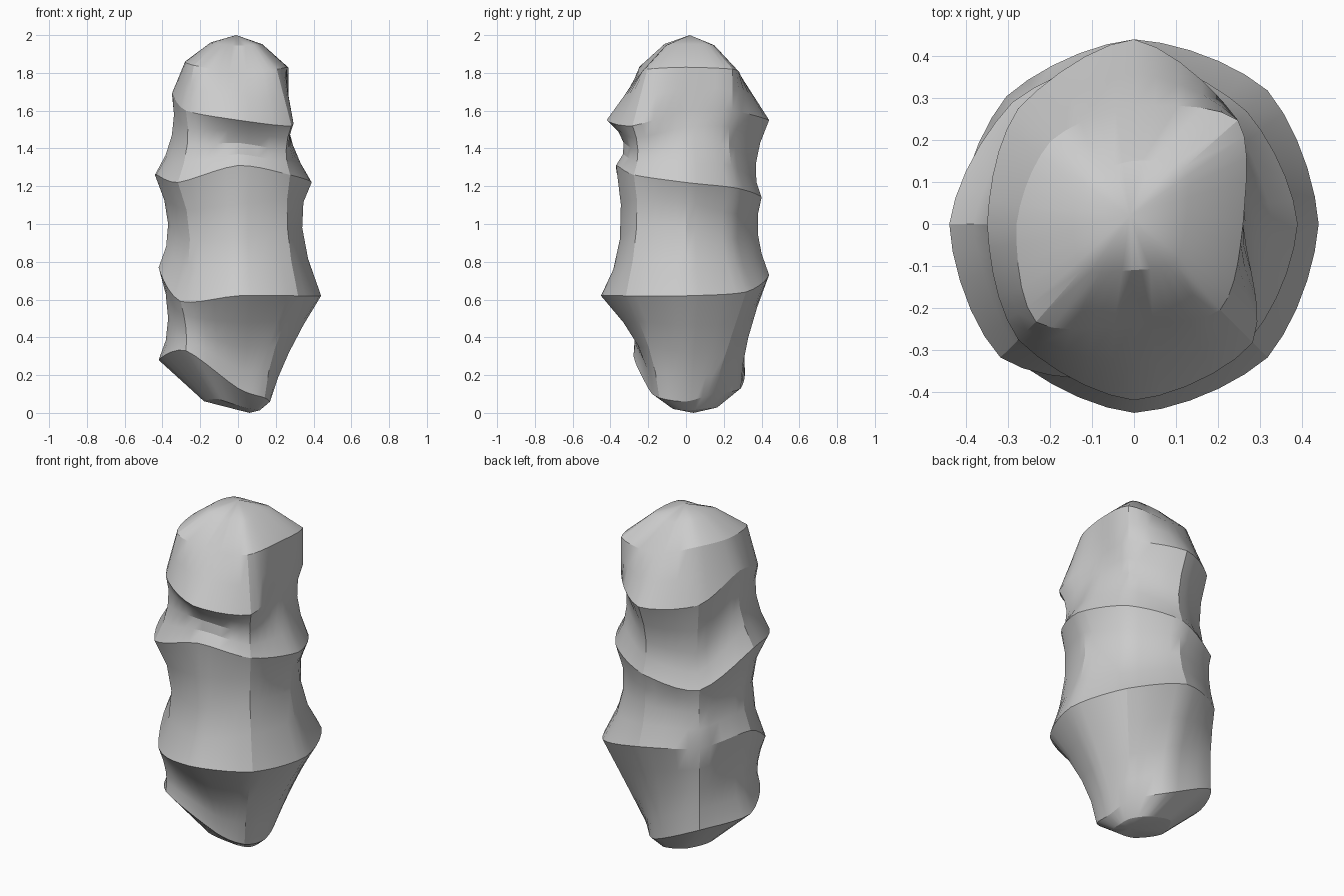
import bpy
import bmesh
import math
from mathutils import Vector

default_cube = bpy.data.objects.get("Cube")
if default_cube:
    bpy.data.objects.remove(default_cube, do_unlink=True)

# One plain stone colour
stone = bpy.data.materials.new("grey_stone")
stone.use_nodes = True
stone_colour = (0.6, 0.6, 0.6, 1)
stone.diffuse_color = stone_colour
stone.node_tree.nodes["Principled BSDF"].inputs["Base Color"].default_value = stone_colour

# Outlines around the rock, counter-clockwise from +x, as (radius, height) in hundredths:
# foot, hollow, low ridge, hollow, middle ridge, hollow, high ridge, shoulder
OUTLINES = [
    [(17, 6), (27, 32), (44, 62), (34, 98), (39, 122), (29, 142), (26, 160), (26, 183)],
    [(20, 10), (30, 32), (45, 64), (34, 92), (38, 119), (32, 142), (35, 160), (35, 182)],
    [(29, 13), (33, 40), (44, 73), (38, 95), (40, 114), (37, 132), (44, 155), (28, 180)],
    [(41, 26), (41, 50), (43, 75), (40, 94), (41, 108), (35, 127), (39, 157), (28, 186)],
    [(42, 28), (37, 50), (42, 77), (37, 100), (44, 126), (35, 147), (35, 169), (28, 186)],
    [(39, 33), (39, 45), (43, 59), (36, 92), (45, 122), (38, 142), (39, 160), (33, 184)],
    [(20, 13), (25, 35), (45, 62), (35, 92), (37, 131), (33, 143), (42, 155), (24, 180)],
    [(20, 8), (28, 35), (45, 62), (37, 98), (39, 126), (36, 139), (40, 152), (29, 182)],
]
COLUMNS = len(OUTLINES)
BETWEEN = 5
STEPS = 4
SEGMENTS = COLUMNS * BETWEEN
TOP = Vector((-0.01, 0.02, 2))
FOOT = Vector((0.06, 0.04, 0))


def control(column, row):
    """Point of one outline, placed around the vertical axis."""
    column %= COLUMNS
    radius, height = OUTLINES[column][row]
    angle = math.tau * column / COLUMNS
    return Vector((radius * math.cos(angle), radius * math.sin(angle), height)) / 100


def around(row, segment):
    """Round the ridges, and flatten the hollows into facets."""
    column, part = divmod(segment, BETWEEN)
    t = part / BETWEEN
    a, b, c, d = (control(column + k, row) for k in (-1, 0, 1, 2))
    curved = b + t / 2 * (c - a + t * (2 * a - 5 * b + 4 * c - d + t * (3 * (b - c) + d - a)))
    flat = b.lerp(c, t)
    facet = 0.6 if row in (1, 3, 5) else 0.2
    return curved.lerp(flat, facet)


def hollow(low, middle, high, t):
    """Scooped curve through three points."""
    return (low * (1 - t) * (1 - 2 * t) + middle * 4 * t * (1 - t) + high * t * (2 * t - 1))


# Stack the rings: rounded foot, three scooped bands, then the cap
def meridian(segment):
    points = [around(row, segment) for row in range(len(OUTLINES[0]))]
    foot, shoulder = points[0], points[-1]
    line = []
    base = FOOT.lerp(foot, 0.5)
    base.z = foot.z * 0.22
    line.append(base)
    for start in (0, 2, 4):
        line += [hollow(*points[start:start + 3], k / STEPS) for k in range(STEPS)]
    high = points[6]
    line += [high, high.lerp(shoulder, 0.5), shoulder]
    crown = TOP.lerp(shoulder, 0.5)
    crown.z = shoulder.z + (TOP.z - shoulder.z) * 0.72
    line.append(crown)
    return line


bm = bmesh.new()
lines = [[bm.verts.new(p) for p in meridian(s)] for s in range(SEGMENTS)]
foot_tip, top_tip = bm.verts.new(FOOT), bm.verts.new(TOP)
for s, line in enumerate(lines):
    following = lines[(s + 1) % SEGMENTS]
    for k in range(len(line) - 1):
        bm.faces.new((line[k], following[k], following[k + 1], line[k + 1]))
    bm.faces.new((foot_tip, following[0], line[0]))
    bm.faces.new((top_tip, line[-1], following[-1]))
bmesh.ops.recalc_face_normals(bm, faces=bm.faces)

mesh = bpy.data.meshes.new("rock_pillar")
bm.to_mesh(mesh)
bm.free()
mesh.materials.append(stone)
rock = bpy.data.objects.new("rock_pillar", mesh)
bpy.context.collection.objects.link(rock)

# Keep the ridges crisp and the hollows smooth
bpy.ops.object.select_all(action="DESELECT")
rock.select_set(True)
bpy.context.view_layer.objects.active = rock
bpy.ops.object.shade_smooth_by_angle(angle=math.radians(24))
